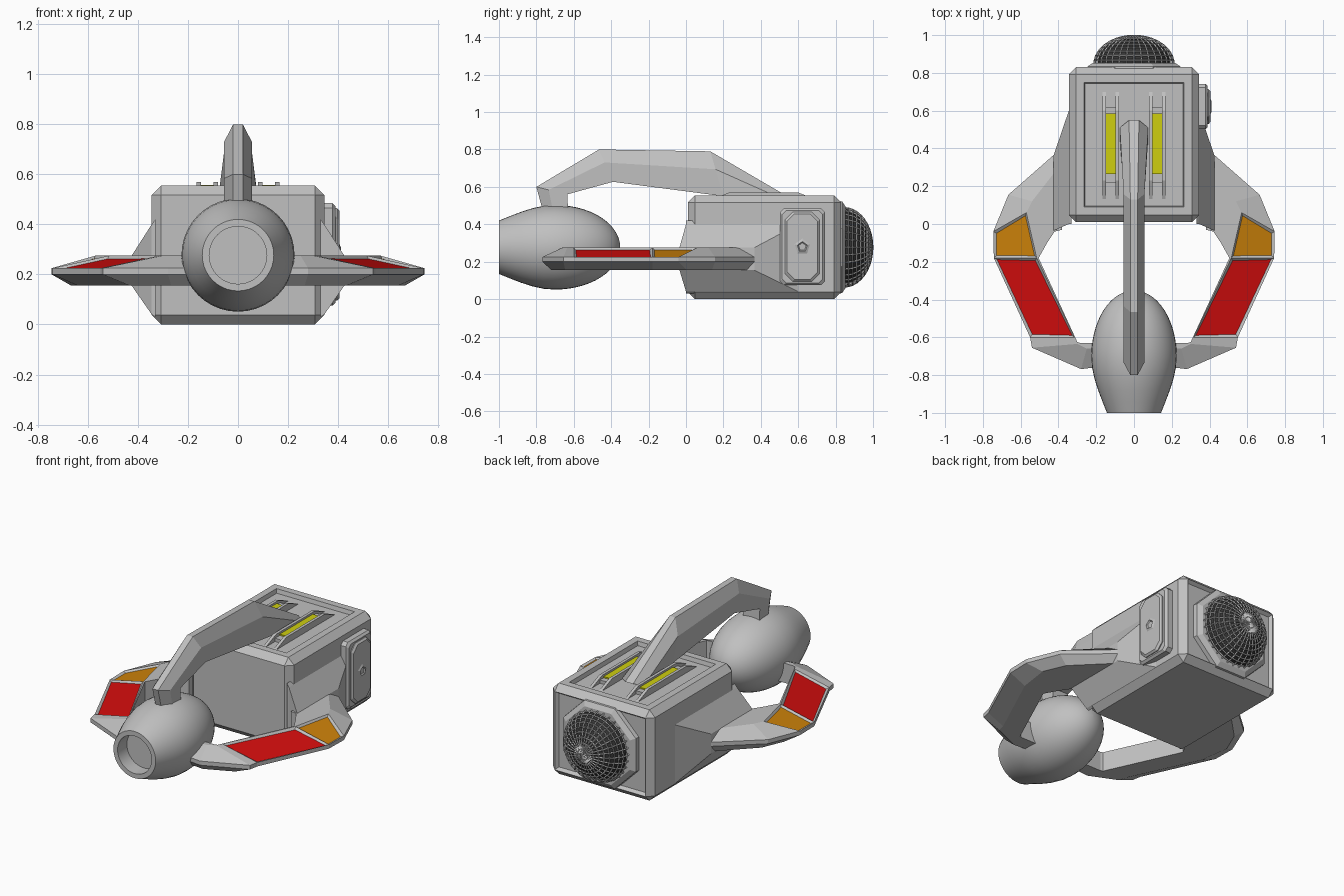
import bpy, bmesh, math
from mathutils import Matrix, Vector

if "Cube" in bpy.data.objects:
    bpy.data.objects.remove(bpy.data.objects["Cube"])


def material(name, rgb):
    m = bpy.data.materials.new(name)
    m.diffuse_color = (*rgb, 1)
    m.use_nodes = True
    m.node_tree.nodes["Principled BSDF"].inputs["Base Color"].default_value = m.diffuse_color
    return m


GREY = material("hull grey", (0.53, 0.53, 0.53))
RED = material("panel red", (0.65, 0.004, 0.004))
ORANGE = material("panel orange", (0.6, 0.22, 0.003))
YELLOW = material("strip yellow", (0.62, 0.62, 0.005))
DARK = material("grille dark", (0.035, 0.035, 0.035))


def finish(bm, name, mats=(GREY,), mirror=False, smooth=False):
    bmesh.ops.recalc_face_normals(bm, faces=bm.faces)
    me = bpy.data.meshes.new(name)
    bm.to_mesh(me)
    bm.free()
    ob = bpy.data.objects.new(name, me)
    bpy.context.collection.objects.link(ob)
    for m in mats:
        me.materials.append(m)
    if mirror:
        ob.modifiers.new("mirror", 'MIRROR')
    if smooth:
        bpy.ops.object.select_all(action='DESELECT')
        ob.select_set(True)
        bpy.context.view_layer.objects.active = ob
        bpy.ops.object.shade_smooth_by_angle(angle=math.radians(35))
    return ob


def loft(sections, caps=True):
    """Skin closed rings; returns bmesh and faces[segment][side]."""
    bm = bmesh.new()
    rings = [[bm.verts.new(p) for p in s] for s in sections]
    n = len(rings[0])
    grid = [[bm.faces.new((a[i], a[(i + 1) % n], b[(i + 1) % n], b[i])) for i in range(n)]
            for a, b in zip(rings, rings[1:])]
    if caps:
        bm.faces.new(rings[0])
        bm.faces.new(rings[-1])
    bmesh.ops.recalc_face_normals(bm, faces=bm.faces)
    return bm, grid


def box(lo, hi, bevel=0.0):
    bm = bmesh.new()
    lo, hi = Vector(lo), Vector(hi)
    bmesh.ops.create_cube(bm, size=1)
    for v in bm.verts:
        v.co = (lo + hi) / 2 + v.co * (hi - lo)
    if bevel:
        bmesh.ops.bevel(bm, geom=bm.edges[:], offset=bevel, segments=1, affect='EDGES')
    return bm


def inset(bm, face, thick, depth):
    bmesh.ops.inset_individual(bm, faces=[face], thickness=thick, depth=depth)


def facing(bm, d):
    return max((f for f in bm.faces if f.normal.dot(Vector(d)) > 0.99), key=lambda f: f.calc_area())


# Main body: chamfered box with sunken roof and rear face
bm = box((-0.345, 0.01, 0), (0.345, 0.83, 0.555), 0.038)
bm.normal_update()
inset(bm, facing(bm, (0, 0, 1)), 0.06, 0)
bm.normal_update()
inset(bm, [f for f in bm.faces if f.normal.z > 0.99 and abs(f.calc_center_median().x) < 0.01
           and abs(f.calc_center_median().y - 0.42) < 0.01][0], 0.008, -0.025)
inset(bm, facing(bm, (0, 1, 0)), 0.02, -0.02)
finish(bm, "body")

# Shoulders: blend from the body side down to the wing root
bm, _ = loft([
    [(0.33, 0.0, 0.03), (0.33, 0.62, 0.03), (0.33, 0.62, 0.42), (0.33, 0.0, 0.42)],
    [(0.345, 0.0, 0.04), (0.345, 0.60, 0.04), (0.345, 0.60, 0.40), (0.345, 0.0, 0.40)],
    [(0.425, -0.035, 0.155), (0.425, 0.365, 0.155), (0.425, 0.365, 0.275), (0.425, -0.035, 0.275)]])
finish(bm, "shoulder", mirror=True)

# Curved wings: inner edge, ridge and outer edge at each station
stations = [((0.38, -0.03), (0.40, 0.30), (0.42, 0.37)),
            ((0.42, -0.04), (0.54, 0.12), (0.665, 0.155)),
            ((0.46, -0.10), (0.57, 0.06), (0.745, -0.04)),
            ((0.505, -0.18), (0.515, -0.18), (0.742, -0.18)),
            ((0.30, -0.625), (0.315, -0.60), (0.55, -0.60)),
            ((0.285, -0.63), (0.30, -0.635), (0.54, -0.655)),
            ((0.25, -0.63), (0.25, -0.66), (0.28, -0.768)),
            ((0.17, -0.63), (0.17, -0.66), (0.17, -0.755))]
sections = []
for i, r, o in stations:
    u = [r[k] * 0.45 + o[k] * 0.55 for k in (0, 1)]
    sections.append([(*i, 0.275), (*r, 0.275), (*o, 0.225), (*o, 0.2), (*u, 0.155), (*i, 0.155)])
bm, grid = loft(sections)
for seg, mat in ((2, 2), (3, 1)):
    f = grid[seg][1]
    inset(bm, f, 0.018, -0.01)
    f.material_index = mat
finish(bm, "wing", (GREY, RED, ORANGE), mirror=True)

# Front pod: lathed egg with an open nozzle
profile = [(-0.352, 0.002)]
for k in range(1, 15):
    a = math.pi / 2 * k / 14
    profile.append((-0.70 + 0.348 * math.cos(a), 0.226 * math.sin(a)))
profile += [(-0.76, 0.222), (-0.82, 0.209), (-0.88, 0.19), (-0.94, 0.167),
            (-1.0, 0.143), (-1.0, 0.115), (-0.91, 0.115), (-0.91, 0.002)]
N = 40
bm, _ = loft([[(r * math.cos(2 * math.pi * i / N), y, 0.277 + r * math.sin(2 * math.pi * i / N))
               for i in range(N)] for y, r in profile])
finish(bm, "pod", smooth=True)

# Overhead arm: top and bottom (y, z) points with half width; narrow chamfered top
arm = [((-0.765, 0.47), (-0.63, 0.47), 0.055),
       ((-0.80, 0.60), (-0.635, 0.56), 0.055),
       ((-0.465, 0.80), (-0.39, 0.627), 0.055),
       ((0.13, 0.79), (0.20, 0.55), 0.055),
       ((0.55, 0.545), (0.45, 0.525), 0.075)]
sections = []
for t, b, w in arm:
    t, b = Vector((0, *t)), Vector((0, *b))
    m = t.lerp(b, 0.4)
    X = Vector((w, 0, 0))
    sections.append([b - X, m - X, t - X * 0.35, t + X * 0.35, m + X, b + X])
bm, _ = loft(sections)
finish(bm, "arm")

# Roof light strips with pointed side rails
for x in (0.088, 0.157):
    rail = [(0.12, 0.525), (0.23, 0.57), (0.60, 0.57), (0.71, 0.525)]
    bm, _ = loft([[(x + s, y, z) for y, z in rail] for s in (-0.009, 0.009)])
    finish(bm, "strip_rail", mirror=True)
finish(box((0.09, 0.22, 0.52), (0.155, 0.62, 0.55)), "strip_base", mirror=True)
finish(box((0.097, 0.265, 0.55), (0.148, 0.585, 0.558)), "light_strip", (YELLOW,), mirror=True)

# Side hatch on the right: stepped octagonal plates and a pentagonal stud


def hatch_plate(name, x0, x1, hy, hz, c, taper):
    def ring(x, s):
        a, b = hy - s, hz - s
        pts = [(a, b - c), (a - c, b), (c - a, b), (-a, b - c), (-a, c - b), (c - a, -b), (a - c, -b), (a, c - b)]
        return [(x, 0.622 + p, 0.28 + q) for p, q in pts]
    bm, grid = loft([ring(x0, 0), ring(x1 - taper, 0), ring(x1, taper)])
    return finish(bm, name)


hatch_plate("hatch_frame", 0.33, 0.39, 0.12, 0.205, 0.02, 0.012)
hatch_plate("hatch_door", 0.385, 0.405, 0.092, 0.185, 0.04, 0.01)
bm, _ = loft([[(x, 0.622 + r * math.sin(2 * math.pi * i / 5), 0.28 + r * math.cos(2 * math.pi * i / 5))
               for i in range(5)] for x, r in ((0.40, 0.056), (0.411, 0.028), (0.404, 0.02))])
finish(bm, "hatch_stud")

# Rear octagonal collar
bm, _ = loft([[(r * math.cos(math.pi * (i + 0.5) / 4), y, 0.277 + r * math.sin(math.pi * (i + 0.5) / 4))
               for i in range(8)] for y, r in ((0.80, 0.27), (0.835, 0.265), (0.853, 0.235))])
finish(bm, "rear_collar")


# Rear dome: dark core under a lattice of bars
def dome(k):
    bm = bmesh.new()
    bmesh.ops.create_uvsphere(bm, u_segments=32, v_segments=20, radius=1)
    bmesh.ops.delete(bm, geom=[v for v in bm.verts if v.co.z < -0.01], context='VERTS')
    bm.transform(Matrix.Translation((0, 0.845, 0.277)) @ Matrix.Diagonal((0.215 * k, 0.155 * k, 0.215 * k, 1))
                 @ Matrix.Rotation(-math.pi / 2, 4, 'X'))
    return bm


finish(dome(0.93), "dome_core", (DARK,), smooth=True)
grille = finish(dome(0.98), "dome_grille")
wire = grille.modifiers.new("bars", 'WIREFRAME')
wire.thickness = 0.01
wire.offset = 0
